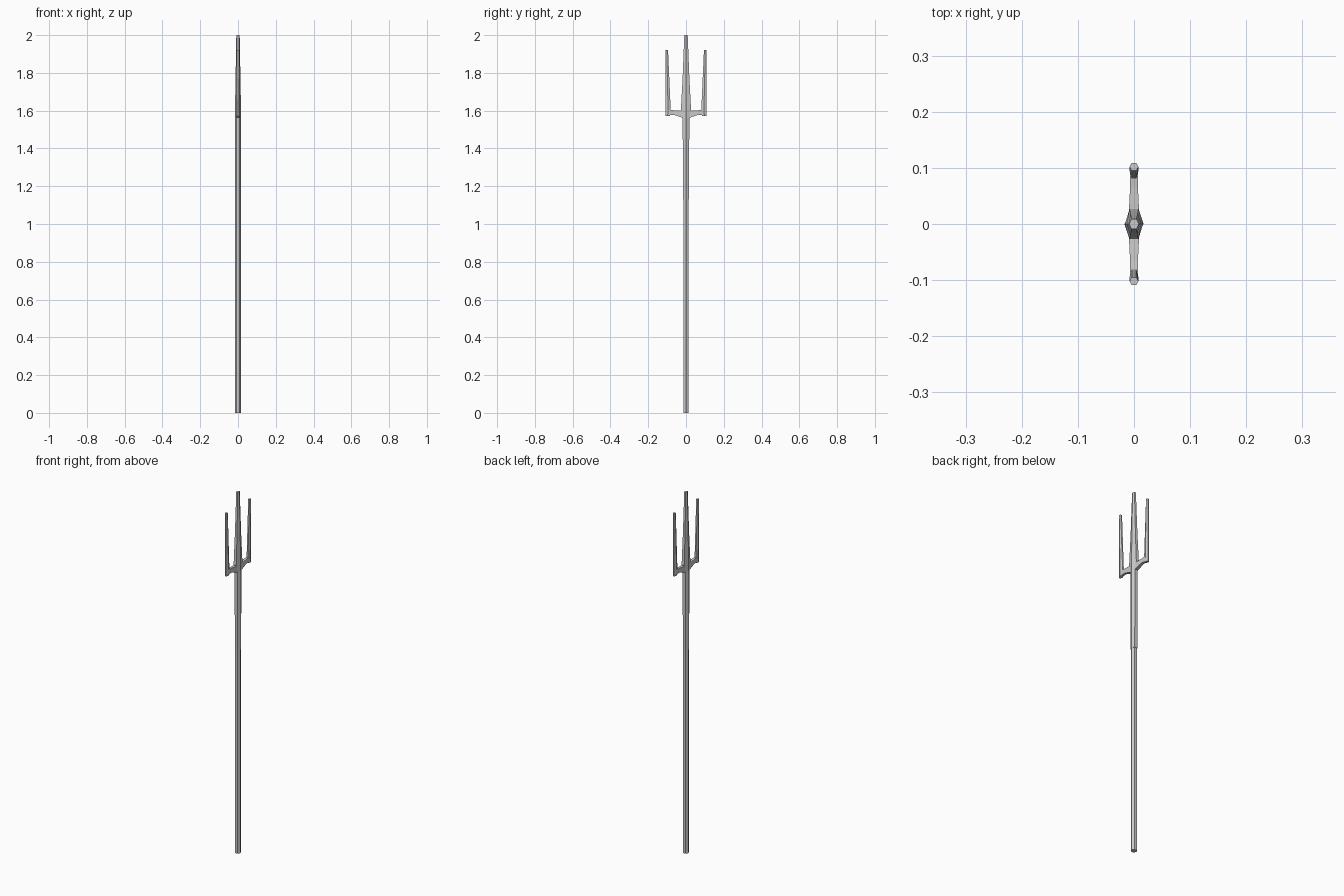
import bpy, bmesh

if "Cube" in bpy.data.objects:
    bpy.data.objects.remove(bpy.data.objects["Cube"])


def loft(name, rings, mirror=False):
    """Skin a list of equal-length point rings, with capped ends."""
    bm = bmesh.new()
    rows = [[bm.verts.new(p) for p in ring] for ring in rings]
    n = len(rows[0])
    for a, b in zip(rows, rows[1:]):
        for i in range(n):
            j = (i + 1) % n
            bm.faces.new((a[i], a[j], b[j], b[i]))
    bm.faces.new(rows[0][::-1])
    bm.faces.new(rows[-1])
    bmesh.ops.recalc_face_normals(bm, faces=bm.faces)
    me = bpy.data.meshes.new(name)
    bm.to_mesh(me)
    bm.free()
    ob = bpy.data.objects.new(name, me)
    bpy.context.collection.objects.link(ob)
    if mirror:
        m = ob.modifiers.new("Mirror", 'MIRROR')
        m.use_axis = (False, True, False)
        m.use_mirror_merge = False
    return ob


def hexagon(z, rx, y0, y1):
    """Six-sided ring with points on x and flats at y0 and y1."""
    yc = (y0 + y1) / 2
    return [(rx, yc, z), (rx / 2, y1, z), (-rx / 2, y1, z),
            (-rx, yc, z), (-rx / 2, y0, z), (rx / 2, y0, z)]


def box_ring(y, hx, z0, z1):
    return [(-hx, y, z0), (hx, y, z0), (hx, y, z1), (-hx, y, z1)]


# Long handle
loft("shaft", [hexagon(z, 0.016, -0.014, 0.014) for z in (0, 1.14)])

# Slightly thicker socket at the top of the handle
loft("socket", [hexagon(1.13, 0.017, -0.015, 0.015),
                hexagon(1.56, 0.017, -0.018, 0.018)])

# Tapering middle prong
loft("middle_prong", [hexagon(z, rx, -ry, ry) for z, rx, ry in
                      ((1.56, 0.017, 0.018), (1.605, 0.016, 0.027),
                       (1.77, 0.013, 0.018), (2.0, 0.009, 0.009))])

# Crossbar arms, deeper towards the middle
loft("crossbar", [box_ring(0.0, 0.009, 1.56, 1.60),
                  box_ring(0.025, 0.009, 1.565, 1.60),
                  box_ring(0.065, 0.007, 1.578, 1.602),
                  box_ring(0.098, 0.007, 1.576, 1.606)], mirror=True)

# Outer prongs, straight outside and tapering inside
loft("side_prong", [hexagon(1.572, 0.008, 0.086, 0.109),
                    hexagon(1.605, 0.008, 0.081, 0.109),
                    hexagon(1.92, 0.008, 0.095, 0.109)], mirror=True)
